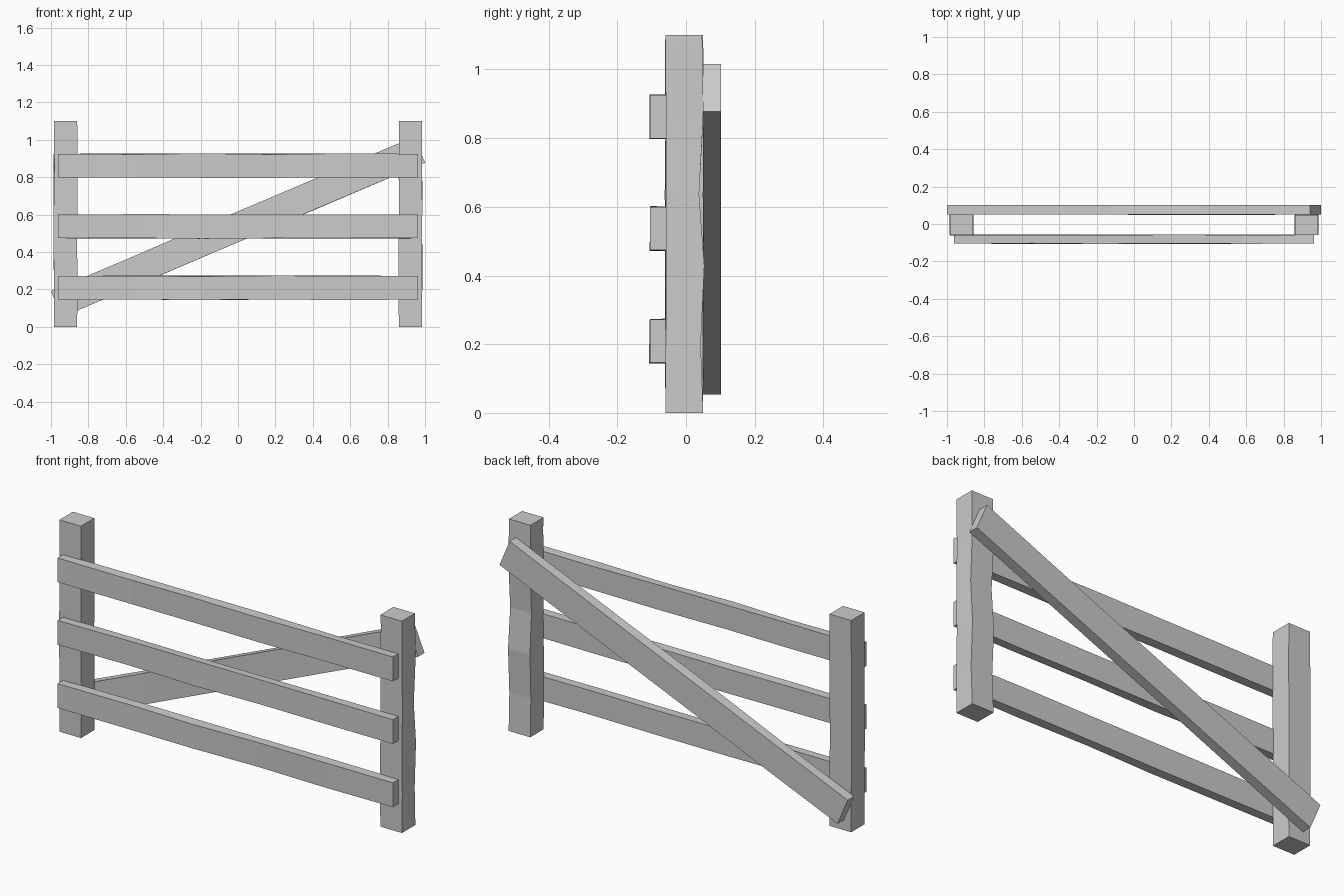
import bpy, bmesh, random
from math import atan2, hypot
from mathutils import Matrix, Vector

cube = bpy.data.objects.get("Cube")
if cube:
    bpy.data.objects.remove(cube)

random.seed(4)

# Single weathered grey for all the timber
grey = bpy.data.materials.new("grey_wood")
colour = (0.6, 0.6, 0.6, 1)
grey.diffuse_color = colour
grey.use_nodes = True
grey.node_tree.nodes["Principled BSDF"].inputs["Base Color"].default_value = colour


def timber(name, start, end, width, depth, cuts, wobble=0.003, back=None):
    """Beam between two points in the xz plane, hewn unevenly at each cut.
    Local x runs along the beam, local y is depth, local z is width."""
    start, end = Vector(start), Vector(end)
    along = end - start
    length = hypot(along.x, along.z)
    back = back or [0] * len(cuts)
    bm = bmesh.new()
    rings = []
    for i, t in enumerate(cuts):
        inner = 0 < i < len(cuts) - 1
        ring = []
        for sy, sz in ((-1, -1), (1, -1), (1, 1), (-1, 1)):
            dy, dz = [random.uniform(-wobble, wobble) * inner for _ in "yz"]
            if sy > 0:
                dy = dy * 0.3 + back[i]
            ring.append(bm.verts.new((t * length, sy * depth / 2 + dy,
                                      sz * width / 2 + dz)))
        rings.append(ring)
    for a, b in zip(rings, rings[1:]):
        for k in range(4):
            n = (k + 1) % 4
            bm.faces.new((a[k], a[n], b[n], b[k]))
    bm.faces.new(rings[0])
    bm.faces.new(rings[-1])
    bmesh.ops.recalc_face_normals(bm, faces=bm.faces)
    tilt = Matrix.Rotation(-atan2(along.z, along.x), 4, "Y")
    bm.transform(Matrix.Translation(start) @ tilt)
    mesh = bpy.data.meshes.new(name)
    bm.to_mesh(mesh)
    bm.free()
    mesh.materials.append(grey)
    obj = bpy.data.objects.new(name, mesh)
    bpy.context.collection.objects.link(obj)
    return obj


# Upright posts, the left one worn along its back
post_cuts = (0, 0.18, 0.39, 0.58, 0.78, 0.95, 1)
worn = (0, -0.007, 0.003, -0.012, 0, -0.002, -0.003)
for side, x, back in (("left", 0.922, worn), ("right", -0.922, None)):
    timber(side + "_post", (x, -0.005, 0), (x, -0.005, 1.1),
           0.124, 0.11, post_cuts, 0.002, back)

# Horizontal rails across the front
for name, z in (("bottom", 0.209), ("middle", 0.537), ("top", 0.862)):
    timber(name + "_rail", (-0.963, -0.081, z), (0.963, -0.081, z),
           0.126, 0.047, (0, 0.22, 0.4, 0.6, 0.8, 1))

# Diagonal brace across the back
timber("diagonal_brace", (-0.971, 0.076, 0.122), (0.971, 0.076, 0.947),
       0.15, 0.052, (0, 0.2, 0.45, 0.7, 1), 0.002)
